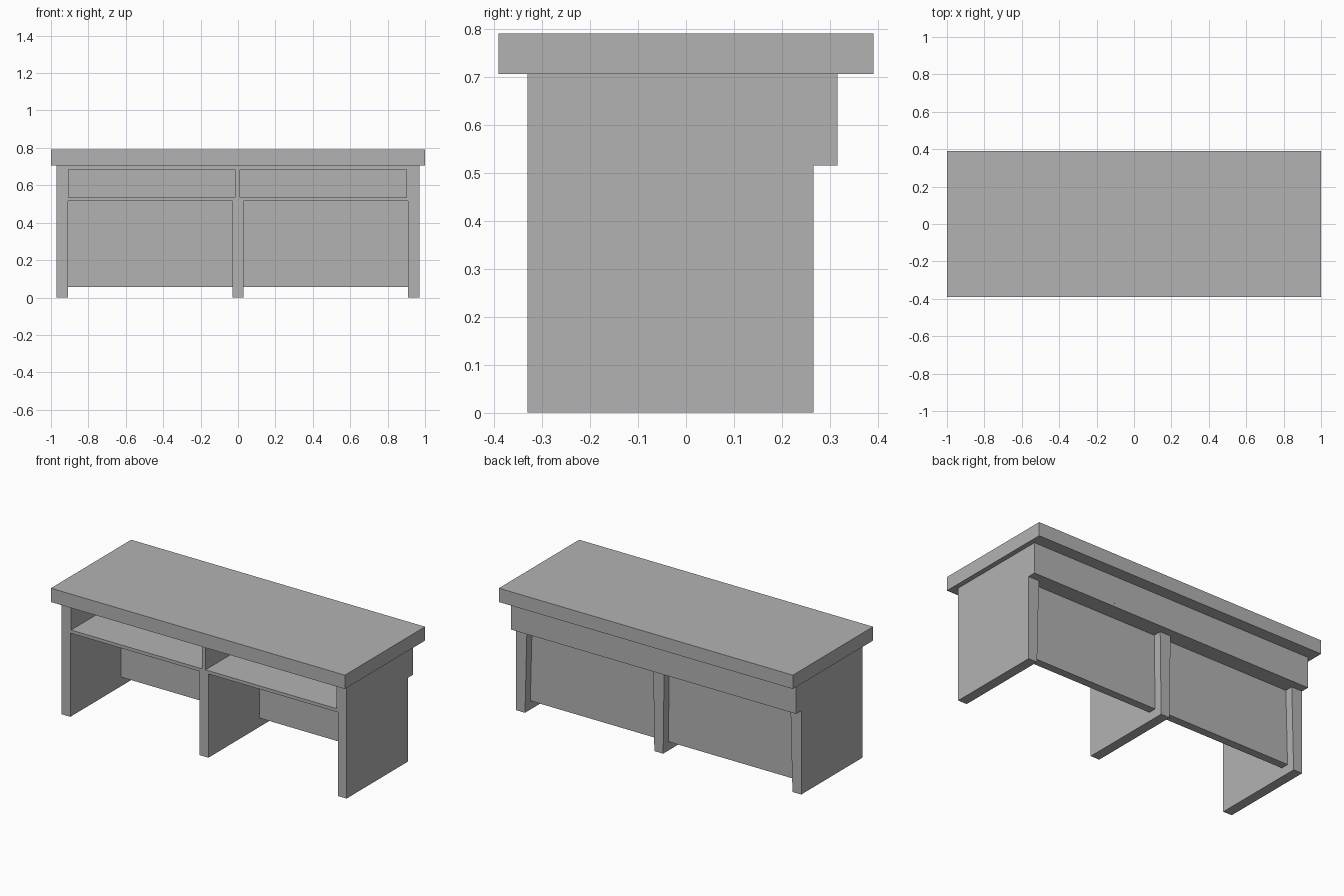
import bpy
import bmesh

# Remove the default cube
cube = bpy.data.objects.get("Cube")
if cube:
    bpy.data.objects.remove(cube, do_unlink=True)

# Single flat grey finish
grey = bpy.data.materials.new("plain grey")
grey.use_nodes = True
COLOUR = (0.45, 0.45, 0.45, 1.0)
grey.diffuse_color = COLOUR
grey.node_tree.nodes["Principled BSDF"].inputs["Base Color"].default_value = COLOUR


def prism(name, profile, y0, y1):
    """Extrude an (x, z) outline from y0 to y1."""
    bm = bmesh.new()
    face = bm.faces.new([bm.verts.new((x, y0, z)) for x, z in profile])
    new = bmesh.ops.extrude_face_region(bm, geom=[face])["geom"]
    verts = [g for g in new if isinstance(g, bmesh.types.BMVert)]
    bmesh.ops.translate(bm, verts=verts, vec=(0, y1 - y0, 0))
    bmesh.ops.recalc_face_normals(bm, faces=bm.faces)
    mesh = bpy.data.meshes.new(name)
    bm.to_mesh(mesh)
    bm.free()
    mesh.materials.append(grey)
    obj = bpy.data.objects.new(name, mesh)
    bpy.context.scene.collection.objects.link(obj)
    return obj


def box(name, x0, x1, y0, y1, z0, z1):
    return prism(name, [(x0, z0), (x1, z0), (x1, z1), (x0, z1)], y0, y1)


FRONT, LEG_BACK, BACK = -0.33, 0.265, 0.315
SHELF, SHELF_TOP, LID, TOP = 0.515, 0.535, 0.685, 0.705
PANEL_FRONT, PANEL_BACK = 0.165, 0.215
OUTER, INNER, HALF = 0.97, 0.91, 0.03
FLARE = 0.013

# Worktop
box("worktop", -1, 1, -0.39, 0.39, TOP, 0.79)

# Upper case: shelf board, lid, back board, ends and divider
box("shelf_board", -OUTER, OUTER, FRONT, BACK, SHELF, SHELF_TOP)
box("case_lid", -OUTER, OUTER, FRONT, BACK, LID, TOP)
box("case_back", -OUTER, OUTER, LEG_BACK, BACK, SHELF_TOP, LID)
box("case_divider", -0.015, 0.01, FRONT, LEG_BACK, SHELF_TOP, LID)
box("case_end_right", -OUTER, -0.905, FRONT, LEG_BACK, SHELF_TOP, LID)
box("case_end_left", 0.9, OUTER, FRONT, LEG_BACK, SHELF_TOP, LID)

# Slab legs, their rear edges widening slightly towards the case
for side, label in ((-1, "right"), (1, "left")):
    a, b = side * INNER, side * OUTER
    box("leg_" + label, min(a, b), max(a, b), FRONT, PANEL_BACK, 0, SHELF)
    prism("leg_rear_" + label,
          [(a, 0), (b, 0), (b, SHELF), (a - side * FLARE, SHELF)],
          PANEL_BACK, LEG_BACK)
box("leg_centre", -HALF, HALF, FRONT, PANEL_BACK, 0, SHELF)
prism("leg_rear_centre",
      [(-HALF, 0), (HALF, 0), (HALF + FLARE / 2, SHELF), (-HALF - FLARE / 2, SHELF)],
      PANEL_BACK, LEG_BACK)

# Recessed back panels between the legs
for side, label in ((-1, "right"), (1, "left")):
    a, b = sorted((side * HALF, side * INNER))
    box("back_panel_" + label, a, b, PANEL_FRONT, PANEL_BACK, 0.055, SHELF)
